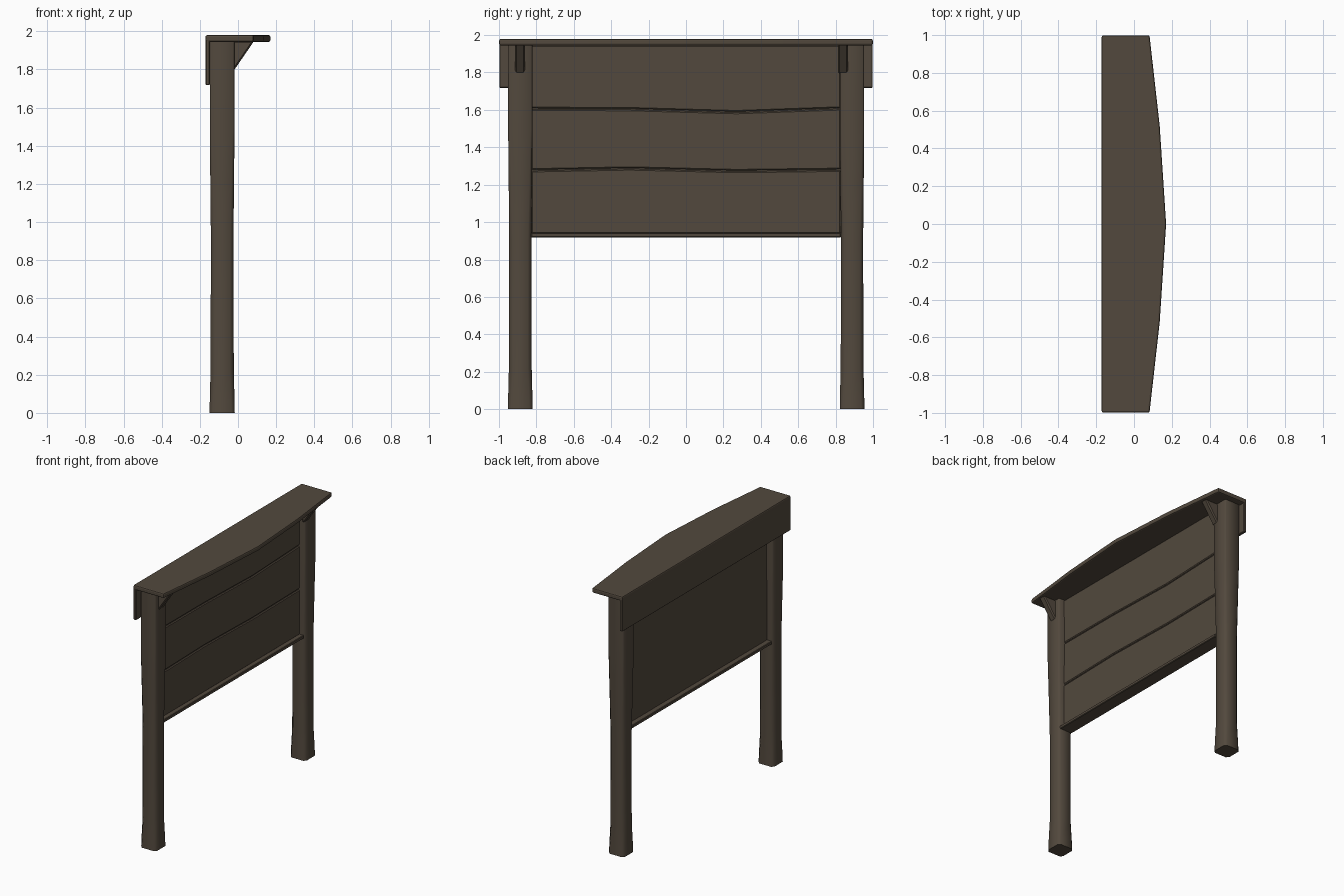
import bpy, bmesh
from mathutils import Vector

if "Cube" in bpy.data.objects:
    bpy.data.objects.remove(bpy.data.objects["Cube"])

wood = bpy.data.materials.new("dark brown wood")
wood.diffuse_color = (0.085, 0.066, 0.047, 1)
wood.use_nodes = True
wood.node_tree.nodes["Principled BSDF"].inputs["Base Color"].default_value = wood.diffuse_color


def finish(name, bm, bevel=0.0, smooth=False, segments=1):
    bmesh.ops.recalc_face_normals(bm, faces=bm.faces)
    me = bpy.data.meshes.new(name)
    bm.to_mesh(me)
    bm.free()
    ob = bpy.data.objects.new(name, me)
    bpy.context.collection.objects.link(ob)
    me.materials.append(wood)
    if bevel:
        m = ob.modifiers.new("bevel", 'BEVEL')
        m.width = bevel
        m.segments = segments
        m.limit_method = 'ANGLE'
    if smooth:
        bpy.ops.object.select_all(action='DESELECT')
        ob.select_set(True)
        bpy.context.view_layer.objects.active = ob
        bpy.ops.object.shade_smooth_by_angle(angle=0.95)
    return ob


def prism(name, pts, offset, bevel=0.0, segments=1):
    """Extrude a flat polygon along an offset vector."""
    bm = bmesh.new()
    f = bm.faces.new([bm.verts.new(p) for p in pts])
    r = bmesh.ops.extrude_face_region(bm, geom=[f])
    verts = [g for g in r["geom"] if isinstance(g, bmesh.types.BMVert)]
    bmesh.ops.translate(bm, verts=verts, vec=Vector(offset))
    # The source face stays as the other cap
    if not any(abs(g.normal.dot(Vector(offset).normalized())) > 0.99
               and (g.verts[0].co - Vector(pts[0])).dot(Vector(offset)) < 1e-6
               for g in bm.faces):
        bm.verts.ensure_lookup_table()
        bm.faces.new(bm.verts[:len(pts)])
    return finish(name, bm, bevel, segments=segments)


def box(name, x0, x1, y0, y1, z0, z1, bevel=0.0):
    pts = [(x0, y0, z0), (x1, y0, z0), (x1, y1, z0), (x0, y1, z0)]
    return prism(name, pts, (0, 0, z1 - z0), bevel)


def post(name, cy, rings):
    """Loft chamfered square rings: (height, half width, chamfer)."""
    bm = bmesh.new()
    cx = -0.083
    loops = []
    for z, h, c in rings:
        k = h - c
        o = [(h, -k), (h, k), (k, h), (-k, h), (-h, k), (-h, -k), (-k, -h), (k, -h)]
        loops.append([bm.verts.new((cx + a, cy + b, z)) for a, b in o])
    for lo, hi in zip(loops, loops[1:]):
        for i in range(8):
            j = (i + 1) % 8
            bm.faces.new((lo[i], lo[j], hi[j], hi[i]))
    bm.faces.new(loops[0][::-1])
    bm.faces.new(loops[-1])
    return finish(name, bm, smooth=True)


# Posts, slightly waisted with a flared foot
rings = [(0, 0.066, 0.017), (0.06, 0.065, 0.018), (0.22, 0.061, 0.022),
         (0.9, 0.059, 0.018), (1.2, 0.062, 0.014), (1.5, 0.065, 0.009),
         (1.95, 0.064, 0.007)]
post("left_post", -0.886, rings)
post("right_post", 0.888, rings)

# Backing board and bottom ledge
box("backing_board", -0.095, -0.077, -0.83, 0.83, 0.93, 1.95)
box("bottom_ledge", -0.135, -0.031, -0.828, 0.828, 0.918, 0.942, 0.004)

# Front planks separated by wavy seams
ys = (-0.828, -0.3, 0.27, 0.828)
seams = [(0.935,) * 4, (1.277, 1.287, 1.273, 1.28),
         (1.606, 1.604, 1.588, 1.608), (1.949,) * 4]
for i in range(3):
    pts = [(-0.08, y, z + 0.003) for y, z in zip(ys, seams[i])]
    pts += [(-0.08, y, z - 0.003) for y, z in zip(ys[::-1], seams[i + 1][::-1])]
    prism("front_plank_%d" % (i + 1), pts, (0.015, 0, 0), 0.006)

# Roof board with a bowed front edge
roof = [(-0.171, -0.999), (0.082, -0.999), (0.136, -0.52), (0.17, 0),
        (0.136, 0.52), (0.082, 0.999), (-0.171, 0.999)]
prism("roof_board", [(x, y, 1.945) for x, y in roof], (0, 0, 0.035), 0.009, 2)

# Rear apron hanging below the roof
box("rear_apron", -0.17, -0.148, -0.998, 0.998, 1.718, 1.96, 0.004)

# Triangular braces under the roof
for name, cy in (("left_brace", -0.888), ("right_brace", 0.84)):
    tri = [(-0.04, cy - 0.026, 1.79), (-0.02, cy - 0.026, 1.797),
           (0.085, cy - 0.026, 1.95), (-0.04, cy - 0.026, 1.95)]
    prism(name, tri, (0, 0.052, 0), 0.008)
